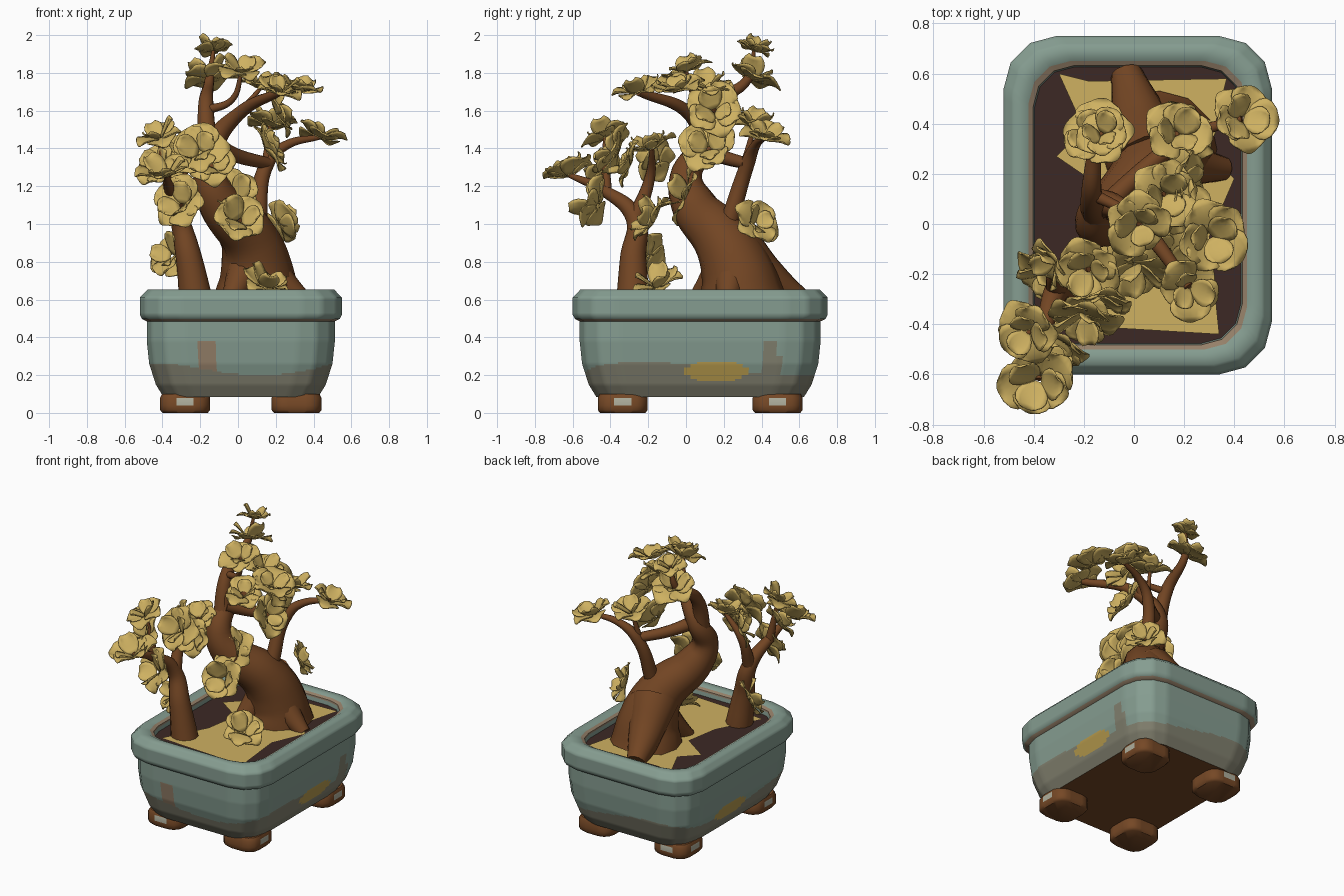
import bpy, bmesh, math, random
from mathutils import Vector

if "Cube" in bpy.data.objects:
    bpy.data.objects.remove(bpy.data.objects["Cube"])
random.seed(4)

def mat(name, *c):
    m = bpy.data.materials.new(name)
    m.diffuse_color = (*c, 1)
    m.use_nodes = True
    m.node_tree.nodes["Principled BSDF"].inputs["Base Color"].default_value = m.diffuse_color
    return m

GLAZE = mat("celadon_glaze", .235, .335, .28)
GREY = mat("grey_glaze", .225, .22, .16)
RIM = mat("worn_tan_edge", .3, .215, .14)
OCHRE = mat("ochre_patch", .48, .33, .075)
CLAY = mat("bare_clay", .18, .065, .019)
PALE = mat("pale_glaze", .42, .42, .33)
SOIL = mat("dark_soil", .045, .022, .018)
LEAF = mat("golden_leaf", .62, .44, .12)
BARK = mat("bark", .17, .06, .017)

def smooth(ob, angle):
    bpy.ops.object.select_all(action='DESELECT')
    ob.select_set(True)
    bpy.context.view_layer.objects.active = ob
    if ob.type == 'CURVE':
        bpy.ops.object.convert(target='MESH')
    bpy.ops.object.shade_smooth_by_angle(angle=math.radians(angle))

def finish(bm, name, mats, angle=50):
    me = bpy.data.meshes.new(name)
    bm.to_mesh(me)
    bm.free()
    ob = bpy.data.objects.new(name, me)
    bpy.context.collection.objects.link(ob)
    for m in mats:
        me.materials.append(m)
    smooth(ob, angle)
    return ob

CORNERS = ((1, 1), (-1, 1), (-1, -1), (1, -1))
CX, CY = .015, .075

def ring(cx, cy, hx, hy, r, z, split):
    """Rounded rectangle outline with faceted corners."""
    c = []
    for k, (sx, sy) in enumerate(CORNERS):
        for i in range(4):
            a = math.radians(90 * k + 30 * i)
            c.append(Vector((cx + sx * (hx - r) + r * math.cos(a),
                             cy + sy * (hy - r) + r * math.sin(a), z)))
    out = []
    for i, p in enumerate(c):
        n = split * 5 if i % 4 == 3 else split
        out += [p.lerp(c[(i + 1) % 16], j / n) for j in range(n)]
    return out

def loft(name, rings, mats, rule, cap_end=False):
    bm = bmesh.new()
    vs = [[bm.verts.new(p) for p in r] for r in rings]
    n = len(vs[0])
    for a, b in zip(vs, vs[1:]):
        for i in range(n):
            bm.faces.new((a[i], a[(i + 1) % n], b[(i + 1) % n], b[i]))
    bm.faces.new(vs[0][::-1])
    if cap_end:
        bm.faces.new(vs[-1])
    bm.normal_update()
    for f in bm.faces:
        f.material_index = rule(f.calc_center_median(), f.normal)
    finish(bm, name, mats)

# pot: (inset, height) profile swept round a rounded rectangle
profile = [(.125, .085), (.085, .15), (.05, .26), (.037, .38), (.037, .485), (.012, .497), (0, .52),
           (0, .61), (.04, .652), (.08, .652), (.118, .632), (.128, .56)]
dense = [profile[0]]
for (d0, z0), (d1, z1) in zip(profile, profile[1:]):
    n = max(1, round(abs(z1 - z0) / .01))
    dense += [(d0 + (d1 - d0) * i / n, z0 + (z1 - z0) * i / n) for i in range(1, n + 1)]

def pot_rule(c, n):
    inward = n.x * (c.x - CX) + n.y * (c.y - CY) < -.05
    if n.z < -.9 and c.z < .1:
        return 4
    if abs(n.x) > .7 and math.hypot((c.y - .16) / .165, (c.z - .22) / .055) < 1:
        return 3
    if .485 < c.z < .5 or (inward and .625 < c.z < .638):
        return 2
    if inward:
        return 0
    edge = .235 + .035 * math.sin(5 * c.x + 4 * c.y)
    gap = min(abs(c.x + .16) if n.y < -.5 else 1, abs(c.y - .45) if n.x > .5 else 1)
    if c.z > edge and gap < .045 and c.z < .38:
        return 2 if n.y < -.5 else 1
    return int(c.z < edge)

loft("pot", [ring(CX, CY, .535 - d, .675 - d, .21 - d * .4, z, 5) for d, z in dense],
     [GLAZE, GREY, RIM, OCHRE, CLAY], pot_rule)

# feet with a pale glaze spot on the outer faces
for sx, sy in CORNERS:
    fx, fy = CX + .295 * sx, CY + .41 * sy
    def foot_rule(c, n):
        near = abs(c.y - fy) < .04 and n.x * sx > .5 or abs(c.x - fx) < .05 and n.y * sy > .5 and sx < 0
        return int(near and .035 < c.z < .085)
    side = ("back" if sy > 0 else "front") + ("_right" if sx > 0 else "_left")
    loft(f"foot_{side}", [ring(fx, fy, .132 - d, .132 - d, .075, z, 2)
         for d, z in ((.012, 0), (0, .015), (0, .04), (0, .08), (.01, .1))], [CLAY, PALE], foot_rule, True)

# soil, and a jagged moss sheet lying on it
def sheet(name, pts, m):
    bm = bmesh.new()
    bm.faces.new([bm.verts.new(p) for p in pts])
    bm.normal_update()
    bmesh.ops.triangulate(bm, faces=bm.faces)
    for f in bm.faces:
        if f.normal.z < 0:
            f.normal_flip()
    finish(bm, name, [m])

sheet("soil", ring(CX, CY, .42, .56, .16, .595, 1), SOIL)
moss = [(-.3, .6), (-.18, .57), (.37, .58), (.3, .3), (.4, .18), (.3, -.05), (.34, -.44), (-.32, -.4),
        (-.16, -.1), (-.12, .14), (-.31, .27), (-.2, .38)]
sheet("moss", [(x, y, .601) for x, y in moss], LEAF)

# wood: tubes tapering from radius r0 to r1 along a smooth path
tips = []
def limb(name, r0, r1, *pts, leafy=True, power=1.1):
    cu = bpy.data.curves.new(name, 'CURVE')
    cu.dimensions = '3D'
    cu.bevel_depth = 1
    cu.resolution_u = 8
    cu.use_fill_caps = True
    cu.materials.append(BARK)
    s = cu.splines.new('BEZIER')
    s.bezier_points.add(len(pts) - 1)
    for i, (b, p) in enumerate(zip(s.bezier_points, pts)):
        b.co, b.radius = p, r1 + (r0 - r1) * (1 - i / (len(pts) - 1)) ** power
        b.handle_left_type = b.handle_right_type = 'AUTO'
    ob = bpy.data.objects.new(name, cu)
    bpy.context.collection.objects.link(ob)
    smooth(ob, 60)
    if leafy:
        tips.append(pts[-1])

limb("main_trunk", .235, .022, (.1, .3, .58), (.1, .27, .75), (.06, .19, .92), (-.09, .04, 1.1),
     (-.15, 0, 1.25), (-.13, .08, 1.42), (0, .02, 1.58), (.22, -.25, 1.7), power=1.4)
for side, r, tip in (("back", .16, (-.03, .6, .6)), ("right", .12, (.36, .22, .58)), ("front", .11, (-.05, .04, .58))):
    top, end = Vector((.07, .25, .87)), Vector(tip)
    limb(side + "_root", r, r * .4, top, top.lerp(end, .55) - Vector((0, 0, .02)), end, leafy=False)
limb("right_shoot", .05, .014, (.1, .22, .98), (.16, .33, 1.33), (.26, .37, 1.42), (.43, .42, 1.46))
limb("cross_branch", .045, .032, (-.13, .05, 1.42), (0, .18, 1.36), (.16, .32, 1.32), leafy=False)
limb("tall_branch", .06, .009, (-.15, .03, 1.3), (-.17, .13, 1.62), (-.15, .33, 1.77), (-.13, .36, 1.92))
limb("top_twig", .025, .01, (-.17, .12, 1.6), (-.03, .05, 1.66), (.02, 0, 1.81))
limb("inner_twig", .025, .01, (-.02, .05, 1.55), (.12, .12, 1.72))
limb("shoot_twig", .025, .01, (.14, .3, 1.27), (.17, .36, 1.52))
limb("small_trunk", .09, .014, (-.22, -.28, .58), (-.26, -.28, .82), (-.31, -.27, 1.03),
     (-.36, -.44, 1.18), (-.38, -.62, 1.26))
limb("small_fork", .045, .012, (-.31, -.27, 1.02), (-.3, -.19, 1.25), (-.18, -.18, 1.4))
limb("small_top", .03, .01, (-.36, -.42, 1.16), (-.42, -.43, 1.46))

def petal(bm, frame, origin, ang, length, lift, width=.58):
    """One rounded, cupped petal leaving the rosette's centre."""
    rows = []
    ca, sa = math.cos(ang), math.sin(ang)
    for i in range(6):
        u = i / 5
        row = []
        for j in range(-3, 4):
            v = j / 3
            r = length * (.08 + .92 * u) * (1 - .16 * v * v * u)
            w = width * length * v * math.sin(math.pi * (.07 + .8 * u)) ** .8
            h = length * (lift * u ** 1.2 - .3 * u ** 3 + .14 * v * v * u)
            row.append(bm.verts.new(origin + frame @ Vector((r * ca - w * sa, r * sa + w * ca, h))))
        rows.append(row)
    for a, b in zip(rows, rows[1:]):
        for j in range(6):
            bm.faces.new((a[j], b[j], b[j + 1], a[j + 1]))

# foliage: rosettes at every branch tip facing up, others along the wood facing outward
along = [(.3, -.05, 1.71), (-.15, .35, 1.77), (.2, .15, 1.6), (.15, .12, 1.4), (-.14, -.3, 1.31),
         (-.03, 0, 1.14), (.01, -.17, 1.02), (-.2, -.37, 1.38), (-.3, -.47, 1.1), (.22, .37, 1),
         (-.35, -.2, .83), (.15, -.15, .67), (-.32, -.15, 1.33), (-.42, -.42, 1.31)]
bm = bmesh.new()
for p in tips + along:
    up = 2.5 if p in tips or not .7 < p[2] < 1.65 else .5
    out = Vector((p[0] + .05, p[1] - .15, 0)).normalized()
    frame = (out + Vector((random.uniform(-.3, .3), 0, up))).to_track_quat('Z', 'Y').to_matrix()
    size = .1 if p[2] > 1.9 else random.uniform(.12, .145)
    start = random.random() * math.tau
    for count, scale, lift in ((5, 1.08, .38), (3, .72, 1)):
        for k in range(count):
            petal(bm, frame, Vector(p), start + lift + math.tau * k / count + random.uniform(-.2, .2),
                  size * scale * random.uniform(.88, 1.12), lift + random.uniform(-.25, .25))
leaves = finish(bm, "foliage", [LEAF], 60)
thick = leaves.modifiers.new("thickness", 'SOLIDIFY')
thick.thickness = .006
